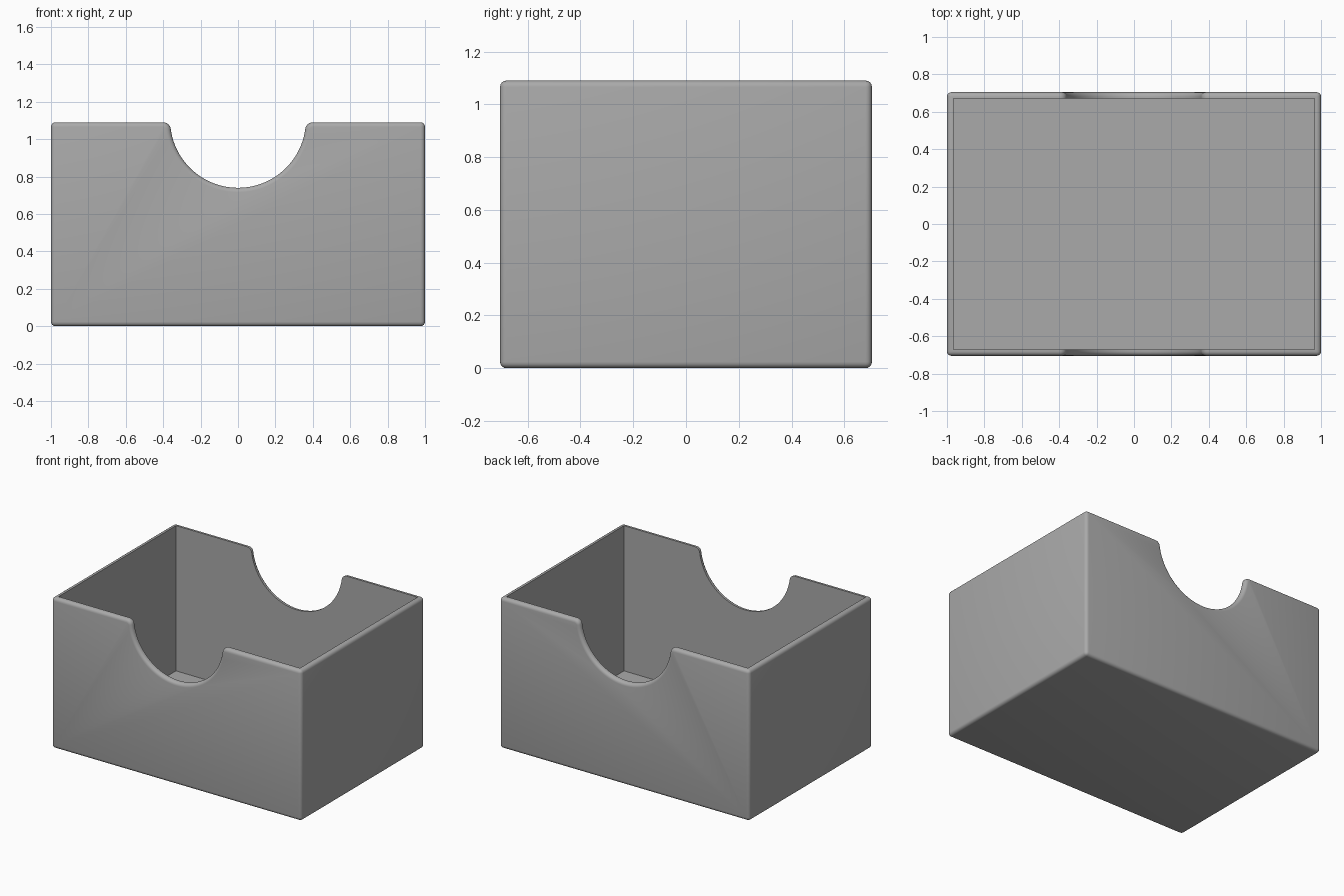
import bpy, bmesh, math

if "Cube" in bpy.data.objects:
    bpy.data.objects.remove(bpy.data.objects["Cube"])

W, D, H = 1.0, 0.705, 1.09       # half width, half depth, height
WALL, FLOOR, ROUND = 0.034, 0.04, 0.024
R, CZ, F = 0.363, 1.103, 0.04    # thumb notch radius, centre height, lip fillet

grey = bpy.data.materials.new("grey")
grey.diffuse_color = (0.4, 0.4, 0.4, 1)
grey.use_nodes = True
grey.node_tree.nodes["Principled BSDF"].inputs["Base Color"].default_value = grey.diffuse_color

# Right half of the notch outline: fillet at the lip, then arc to the bottom
fz = H - F
fx = math.sqrt((R + F) ** 2 - (CZ - fz) ** 2)
tangent = math.atan2(fz - CZ, fx)
half = []
for i in range(9):
    a = math.pi / 2 + (math.pi / 2 + tangent) * i / 8
    half.append((fx + F * math.cos(a), fz + F * math.sin(a)))
for i in range(1, 25):
    a = tangent + (-math.pi / 2 - tangent) * i / 24
    half.append((R * math.cos(a), CZ + R * math.sin(a)))
notch = half + [(-x, z) for x, z in half[-2::-1]]
profile = [(-W, 0), (W, 0), (W, H)] + notch + [(-W, H)]

# Solid body extruded from front to back
bm = bmesh.new()
front = bm.faces.new([bm.verts.new((x, -D, z)) for x, z in profile])
ext = bmesh.ops.extrude_face_region(bm, geom=[front])
bmesh.ops.translate(bm, vec=(0, 2 * D, 0),
                    verts=[v for v in ext["geom"] if isinstance(v, bmesh.types.BMVert)])
if not any(len(f.verts) > 4 and f.calc_center_median().y < -D + 0.01 for f in bm.faces):
    bm.faces.new([v for v in bm.verts if v.co.y < 0])
bmesh.ops.recalc_face_normals(bm, faces=bm.faces)
mesh = bpy.data.meshes.new("box_tray")
bm.to_mesh(mesh)
bm.free()
tray = bpy.data.objects.new("box_tray", mesh)
bpy.context.collection.objects.link(tray)
mesh.materials.append(grey)

# Rounded outer edges
bevel = tray.modifiers.new("rounded_edges", "BEVEL")
bevel.width = ROUND
bevel.segments = 4
bevel.limit_method = "ANGLE"
bevel.angle_limit = math.radians(40)

# Sharp-cornered hollow
bpy.ops.mesh.primitive_cube_add(size=2, location=(0, 0, FLOOR + 1))
cutter = bpy.context.object
cutter.name = "hollow_cutter"
cutter.scale = (W - WALL, D - WALL, 1)
cutter.data.materials.append(grey)
hollow = tray.modifiers.new("hollow", "BOOLEAN")
hollow.operation = "DIFFERENCE"
hollow.solver = "EXACT"
hollow.object = cutter

bpy.context.view_layer.objects.active = tray
for name in ("rounded_edges", "hollow"):
    bpy.ops.object.modifier_apply(modifier=name)
bpy.data.objects.remove(cutter, do_unlink=True)

bpy.ops.object.select_all(action="DESELECT")
tray.select_set(True)
bpy.ops.object.shade_smooth_by_angle(angle=math.radians(35))
